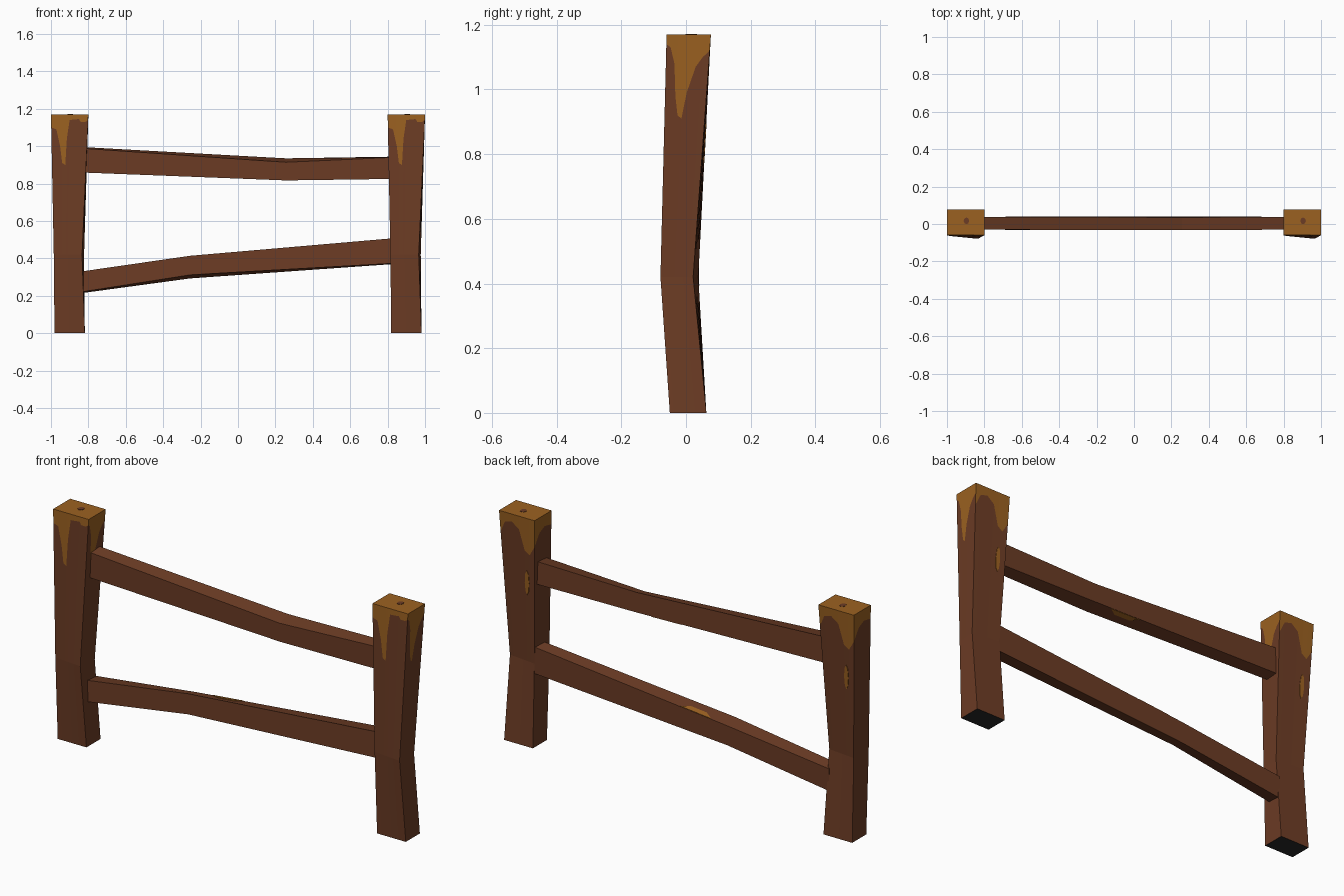
import bpy, bmesh, math
from mathutils import Vector

if "Cube" in bpy.data.objects:
    bpy.data.objects.remove(bpy.data.objects["Cube"])


def material(name, rgb):
    m = bpy.data.materials.new(name)
    m.diffuse_color = (*rgb, 1)
    m.use_nodes = True
    m.node_tree.nodes["Principled BSDF"].inputs["Base Color"].default_value = m.diffuse_color
    return m


BROWN = material("dark_wood", (0.15, 0.045, 0.018))
GOLD = material("bare_wood", (0.33, 0.12, 0.015))
BLACK = material("post_foot_black", (0.02, 0.02, 0.02))


def finish(bm, name, mats):
    bmesh.ops.remove_doubles(bm, verts=bm.verts, dist=1e-5)
    bmesh.ops.recalc_face_normals(bm, faces=bm.faces)
    me = bpy.data.meshes.new(name)
    bm.to_mesh(me)
    bm.free()
    for m in mats:
        me.materials.append(m)
    ob = bpy.data.objects.new(name, me)
    bpy.context.collection.objects.link(ob)
    return ob


def surf(a, b, side, u, t):
    """Point on one side of the four-sided body between rings a and b."""
    n = (side + 1) % 4
    return a[side].lerp(a[n], u).lerp(b[side].lerp(b[n], u), t)


def patch(name, a, b, side, outline, centre, mat):
    """Thin worn patch lying just above a side."""
    bm = bmesh.new()
    pts = [surf(a, b, side, u, t) for u, t in outline]
    nrm = (pts[1] - pts[0]).cross(pts[2] - pts[0]).normalized()
    if nrm.dot(pts[0] - centre) < 0:
        nrm.negate()
    low, top = ([bm.verts.new(p + nrm * d) for p in pts] for d in (-0.002, 0.002))
    bm.faces.new(low)
    bm.faces.new(top)
    for i in range(len(pts)):
        j = (i + 1) % len(pts)
        bm.faces.new((low[i], low[j], top[j], top[i]))
    finish(bm, name, [mat])


OVAL = [(math.cos(i * math.pi / 4), math.sin(i * math.pi / 4)) for i in range(8)]

# Posts: foot, twisted waist and head outlines (front left, front right, back right, back left)
Z = (0, 0.42, 1.17)
SECTIONS = [
    [(-.081, -.05), (.081, -.05), (.081, .063), (-.081, .063)],
    [(-.085, -.064), (.066, -.079), (.077, .022), (-.072, .038)],
    [(-.1, -.06), (.1, -.06), (.1, .077), (-.1, .077)],
]
# Lower border of the bare wood at the head: (fraction across, height) per side
DRIPS = [
    [(0, 1.1), (.14, 1.09), (.24, 1.0), (.3, .91), (.39, .9), (.43, 1.04),
     (.5, 1.14), (.75, 1.145), (.8, 1.13), (.93, 1.13), (1, 1.14)],
    [(0, 1.14), (.1, 1.13), (.2, 1.08), (.25, .98), (.32, .92), (.42, .91),
     (.52, .99), (.7, 1.07), (.85, 1.1), (1, 1.12)],
    [(0, 1.06), (.15, 1.12), (.35, 1.13), (.55, 1.1), (.7, 1.0), (.85, .98), (1, 1.03)],
    [(0, 1.03), (.3, 1.09), (.6, 1.11), (1, 1.1)],
]


def post(name, cx):
    rings = [[Vector((cx + x, y, z)) for x, y in s] for s, z in zip(SECTIONS, Z)]
    foot, waist, head = rings
    bm = bmesh.new()
    borders = []
    for side, drip in enumerate(DRIPS):
        cols = []
        for u, z in drip:
            t = (z - Z[1]) / (Z[2] - Z[1])
            pts = [surf(foot, waist, side, u, 0), surf(foot, waist, side, u, 1),
                   surf(waist, head, side, u, t), surf(waist, head, side, u, 1)]
            cols.append([bm.verts.new(p) for p in pts])
        for c, d in zip(cols, cols[1:]):
            for r in range(3):
                bm.faces.new((c[r], d[r], d[r + 1], c[r + 1])).material_index = int(r == 2)
        borders += cols[:-1]
    # foot and head caps
    bm.faces.new([c[0] for c in borders]).material_index = 2
    bm.faces.new([c[3] for c in borders]).material_index = 1
    # make neighbouring sides share their corner vertices
    finish(bm, name, [BROWN, GOLD, BLACK])
    # worn patch on the back, dark knot on the head
    mid = Vector((cx, 0, .8))
    patch(name + "_worn_patch", waist, head, 2,
          [(.76 + .07 * x, .55 + .085 * y) for x, y in OVAL], mid, GOLD)
    top_a, top_b = [head[0], head[1]] * 2, [head[3], head[2]] * 2
    patch(name + "_knot", top_a, top_b, 0,
          [(.52 + .075 * x, .56 + .13 * y) for x, y in OVAL], mid, BROWN)


for side_name, cx in (("left", -0.9), ("right", 0.9)):
    post(side_name + "_post", cx)


# Rails: each ring is x, then z of front bottom, back bottom, back top, front top
def rail(name, stations, y_lean, worn_side, seg, outline):
    rings = []
    for k, (x, *zs) in enumerate(stations):
        lean = y_lean if k == 1 else 0
        ys = (-.03 + lean, .038 + lean, .038 - lean, -.03 - lean)
        rings.append([Vector((x, y, z)) for y, z in zip(ys, zs)])
    bm = bmesh.new()
    vs = [[bm.verts.new(p) for p in r] for r in rings]
    for a, b in zip(vs, vs[1:]):
        for i in range(4):
            j = (i + 1) % 4
            bm.faces.new((a[i], a[j], b[j], b[i]))
    bm.faces.new(vs[0])
    bm.faces.new(vs[-1])
    finish(bm, name, [BROWN])
    a, b = rings[seg:seg + 2]
    centre = sum(a + b, Vector()) / 8
    patch(name + "_worn_patch", a, b, worn_side, outline, centre, GOLD)


rail("upper_rail",
     [(-.825, .859, .862, .995, .988), (.257, .817, .836, .935, .914), (.825, .825, .828, .944, .94)],
     .003, 0, 0, [(.98, .76), (.98, .92), (.6, .88), (.6, .8)])
rail("lower_rail",
     [(-.832, .222, .215, .328, .331), (-.257, .312, .293, .396, .414), (.832, .374, .37, .505, .508)],
     -.003, 2, 1, [(.02, .08), (.02, .24), (.4, .2), (.4, .12)])
